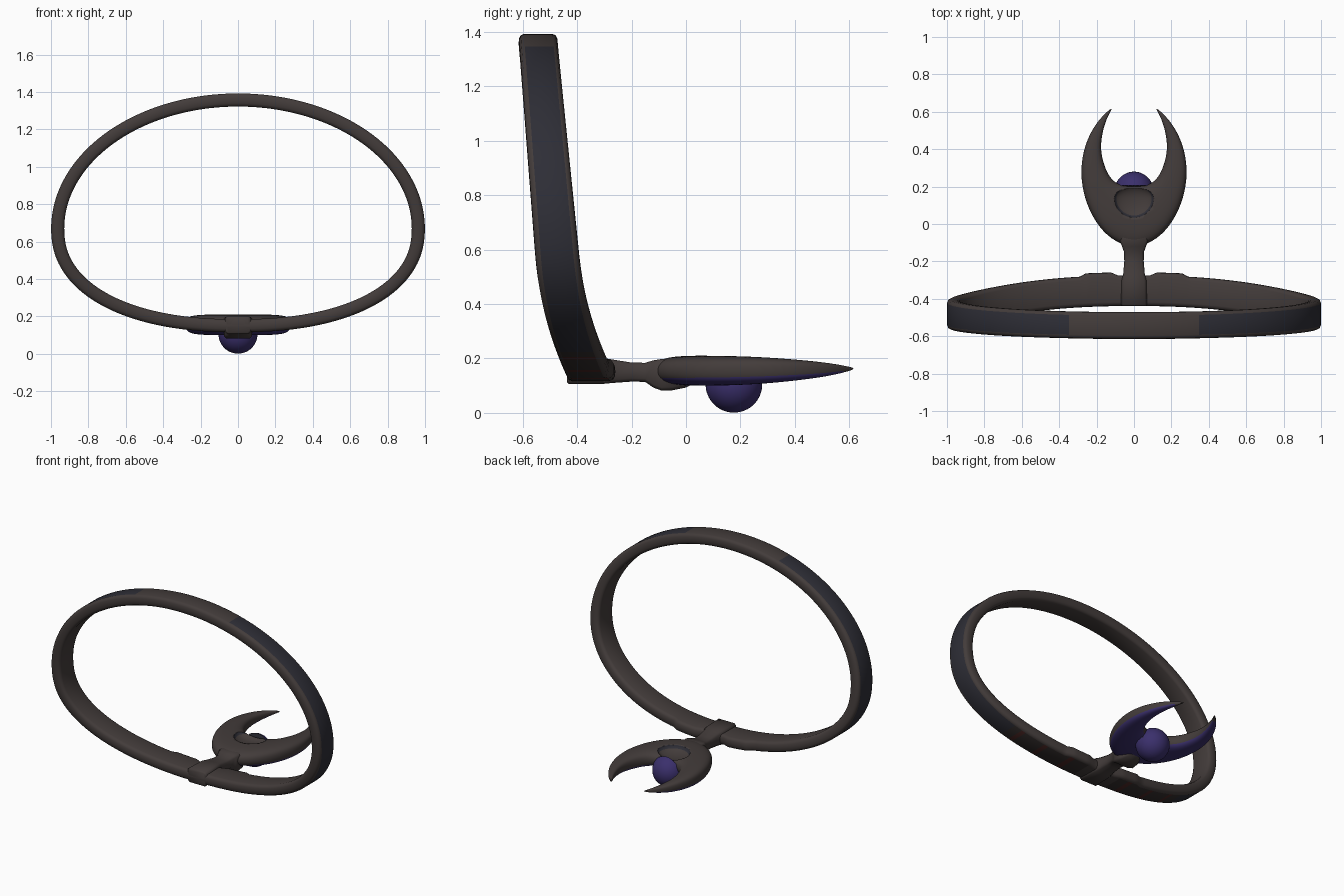
import bpy, bmesh, math

if "Cube" in bpy.data.objects:
    bpy.data.objects.remove(bpy.data.objects["Cube"])


def material(name, rgb):
    m = bpy.data.materials.new(name)
    m.diffuse_color = (*rgb, 1)
    m.use_nodes = True
    m.node_tree.nodes["Principled BSDF"].inputs["Base Color"].default_value = m.diffuse_color
    return m


BROWN, SLATE, PURPLE, DARK, RED = range(5)
MATS = [material("warm brown", (0.056, 0.045, 0.043)),
        material("slate blue", (0.027, 0.027, 0.037)),
        material("deep purple", (0.043, 0.029, 0.150)),
        material("dark umber", (0.034, 0.027, 0.026)),
        material("dark red", (0.070, 0.020, 0.018))]


def finish(name, bm, angle=40):
    bmesh.ops.recalc_face_normals(bm, faces=bm.faces)
    me = bpy.data.meshes.new(name)
    bm.to_mesh(me)
    bm.free()
    for m in MATS:
        me.materials.append(m)
    me.shade_smooth()
    me.set_sharp_from_angle(angle=math.radians(angle))
    ob = bpy.data.objects.new(name, me)
    bpy.context.collection.objects.link(ob)
    return ob


def loft(rings, closed=False, rule=None):
    """Skin a list of rings; rule(ring index, side index, centre) gives the colour."""
    bm = bmesh.new()
    vs = [[bm.verts.new(p) for p in r] for r in rings]
    n, k = len(vs), len(vs[0])
    for i in range(n if closed else n - 1):
        a, b = vs[i], vs[(i + 1) % n]
        for j in range(k):
            f = bm.faces.new((a[j], a[(j + 1) % k], b[(j + 1) % k], b[j]))
            if rule:
                f.material_index = rule(i, j, f.calc_center_median())
    if not closed:
        bm.faces.new(vs[0])
        bm.faces.new(vs[-1])
    return bm


def power(v, e):
    return math.copysign(abs(v) ** e, v)


# Band: half ellipse above, flatter half below, leaning forward toward the bottom
# cross-section (width, thickness); side 0 is the broad outer face
SECTION = [(.74, 1), (-.74, 1), (-.9, .85), (-.98, .5), (-1, 0), (-.98, -.5), (-.9, -.85),
           (-.74, -1), (.74, -1), (.9, -.85), (.98, -.5), (1, 0), (.98, .5), (.9, .85)]
STEPS = 192
path = []
for i in range(STEPS):
    t = 2 * math.pi * i / STEPS
    e, b = (1, 0.687) if math.sin(t) > 0 else (2 / 2.25, 0.52)
    path.append((0.964 * power(math.cos(t), e), 0.67 + b * power(math.sin(t), e)))
rings = []
for i, (x, z) in enumerate(path):
    (x0, z0), (x1, z1) = path[i - 1], path[(i + 1) % STEPS]
    ln = math.hypot(x1 - x0, z1 - z0)
    nx, nz = (z1 - z0) / ln, -(x1 - x0) / ln
    y = -0.475 - 0.09 * (z - 0.6)
    if z < 0.6:
        y += 0.09 * ((0.6 - z) / 0.48) ** 2.2
    half = 0.072 + 0.01 * max(0, min(1, (1.3 - z) / 0.8))
    lip = 0.016 if z < 0.3 and 0.115 < abs(x) < 0.27 else 0    # wider step by the clasp
    rings.append([(x + nx * v * 0.035, y + u * half + (lip if u > 0 else 0), z + nz * v * 0.035)
                  for u, v in SECTION])


def band_rule(i, j, c):
    if j != 0:
        return BROWN
    if c.z > 0.22:
        return SLATE if abs(c.x) > 0.34 else BROWN
    if abs(c.x) < 0.12:
        return BROWN
    return RED if i % 6 == 0 else DARK


finish("band", loft(rings, True, band_rule), 65)


# Clasp and neck joining the band to the crescent
def box_ring(y, w, zc, h):
    c = 0.012
    return [(sx, y, zc + sz) for sx, sz in
            [(-w, -h + c), (-w + c, -h), (w - c, -h), (w, -h + c),
             (w, h - c), (w - c, h), (-w + c, h), (-w, h - c)]]


NECK = [(-.438, .062, .154, .041), (-.430, .070, .154, .048), (-.30, .066, .154, .047),
        (-.27, .058, .153, .043), (-.2, .052, .15, .035), (-.15, .053, .149, .035),
        (-.12, .064, .143, .050), (-.09, .075, .14, .058), (-.05, .07, .14, .057),
        (0, .05, .138, .045), (.03, .03, .138, .03)]
finish("clasp_neck", loft([box_ring(*s) for s in NECK]), 50)

# Crescent: outer x, y, inner x, y, half thickness, mirrored about x = 0
HALF = [(0, -.13, 0, .203, .056), (.08, -.108, .04, .205, .056), (.165, -.05, .085, .215, .056),
        (.238, .06, .12, .24, .055), (.277, .18, .15, .29, .052), (.287, .3, .172, .36, .046),
        (.265, .42, .178, .43, .037), (.217, .52, .164, .51, .026), (.162, .585, .141, .575, .013),
        (.123, .618, .117, .616, .003)]
stations = [(-s[0], s[1], -s[2], *s[3:]) for s in HALF[:0:-1]] + HALF
K = 16
rings = []
for ox, oy, ix, iy, h in stations:
    ring = []
    for j in range(K):
        t = 2 * math.pi * j / K
        m = 0.5 + 0.5 * power(math.cos(t), 0.75)
        zc = 0.155 + 0.008 * (1 - h / 0.056)
        ring.append((ix + (ox - ix) * m, iy + (oy - iy) * m, zc + h * power(math.sin(t), 0.7)))
    rings.append(ring)


def crescent_rule(i, j, c):     # only the underside is purple
    return PURPLE if K // 2 + 1 <= j < K - 1 and -0.07 < c.y < 0.57 else BROWN


crescent = finish("crescent", loft(rings, rule=crescent_rule), 80)
sub = crescent.modifiers.new("smooth", 'SUBSURF')
sub.levels = sub.render_levels = 2

# Shallow socket cut in the top of the crescent, with a slate rim
bm = bmesh.new()
bmesh.ops.create_uvsphere(bm, u_segments=48, v_segments=32, radius=1)
for f in bm.faces:
    c = f.calc_center_median()
    f.material_index = SLATE if math.hypot(c.x, c.y) > 0.86 else BROWN
for v in bm.verts:
    v.co = (v.co.x * 0.107, 0.138 + v.co.y * (0.105 if v.co.y < 0 else 0.07),
            0.22 + power(v.co.z, 0.8) * 0.052)
cutter = finish("socket_cutter", bm)
cutter.hide_render = True
cutter.hide_viewport = True
cut = crescent.modifiers.new("socket", 'BOOLEAN')
cut.operation = 'DIFFERENCE'
cut.solver = 'EXACT'
cut.object = cutter

# Orb under the crescent: full height in front of the lip, lowered beneath the socket
bm = bmesh.new()
bmesh.ops.create_uvsphere(bm, u_segments=48, v_segments=32, radius=0.104)
for y in (0.024, 0.03):
    bmesh.ops.bisect_plane(bm, geom=bm.verts[:] + bm.edges[:] + bm.faces[:],
                           plane_co=(0, y, 0), plane_no=(0, 1, 0))
for f in bm.faces:
    c = f.calc_center_median()
    f.material_index = SLATE if c.z > 0 and 0.024 < c.y < 0.03 else PURPLE
for v in bm.verts:
    x, y, z = v.co
    v.co = (x, y + 0.176, 0.105 + (z * 0.5 if z > 0 and y < 0.027 else z))
finish("orb", bm, 50)
